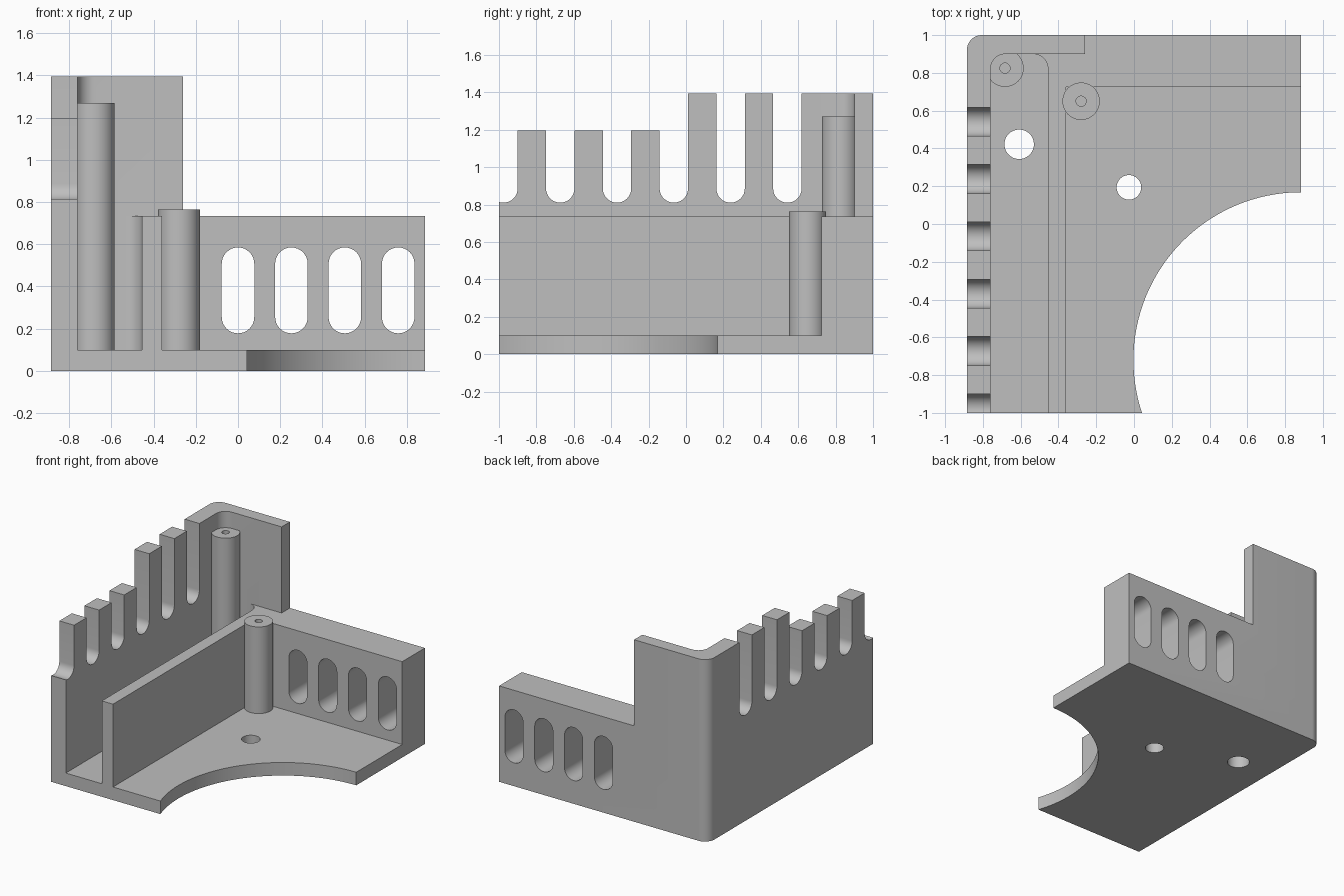
import bpy, bmesh, math

if "Cube" in bpy.data.objects:
    bpy.data.objects.remove(bpy.data.objects["Cube"])

grey = bpy.data.materials.new("light_grey")
grey.use_nodes = True
GREY = (0.52, 0.52, 0.52, 1)
grey.diffuse_color = GREY
grey.node_tree.nodes["Principled BSDF"].inputs["Base Color"].default_value = GREY

# Main dimensions
W, FLOOR, LOW, MID, HIGH = 0.885, 0.10, 0.735, 1.195, 1.395
INNER_X, BACK_Y, FILLET = -0.76, 0.90, 0.08
SLOT = 0.076


def arc(cx, cy, r, start, end, n=12):
    """Points on an arc, angles in degrees."""
    angles = [math.radians(start + (end - start) * i / n) for i in range(n + 1)]
    return [(cx + r * math.cos(a), cy + r * math.sin(a)) for a in angles]


def circle(cx, cy, r, n=48):
    return arc(cx, cy, r, 0, 360, n)[:-1]


def stadium(cx, low, high, r):
    return arc(cx, high - r, r, 0, 180, 16) + arc(cx, low + r, r, 180, 360, 16)


def prism(name, outline, lo, hi, axis="z"):
    """Extrude a flat outline along an axis."""
    place = {"x": lambda a, b, h: (h, a, b),
             "y": lambda a, b, h: (a, h, b),
             "z": lambda a, b, h: (a, b, h)}[axis]
    bm = bmesh.new()
    face = bm.faces.new([bm.verts.new(place(a, b, lo)) for a, b in outline])
    new = bmesh.ops.extrude_face_region(bm, geom=[face])["geom"]
    bmesh.ops.translate(bm, vec=place(0, 0, hi - lo),
                        verts=[v for v in new if isinstance(v, bmesh.types.BMVert)])
    bmesh.ops.recalc_face_normals(bm, faces=bm.faces)
    mesh = bpy.data.meshes.new(name)
    bm.to_mesh(mesh)
    bm.free()
    mesh.materials.append(grey)
    obj = bpy.data.objects.new(name, mesh)
    bpy.context.collection.objects.link(obj)
    return obj


def combine(target, tool, operation):
    """Apply a boolean and discard the tool object."""
    mod = target.modifiers.new(operation.lower(), "BOOLEAN")
    mod.operation, mod.solver, mod.object = operation, "EXACT", tool
    select(target)
    bpy.ops.object.modifier_apply(modifier=mod.name)
    bpy.data.objects.remove(tool)


def select(obj):
    bpy.ops.object.select_all(action="DESELECT")
    obj.select_set(True)
    bpy.context.view_layer.objects.active = obj


def finish(obj):
    """Merge coplanar faces and smooth the curved ones."""
    bm = bmesh.new()
    bm.from_mesh(obj.data)
    bmesh.ops.remove_doubles(bm, verts=bm.verts, dist=0.0001)
    bmesh.ops.dissolve_limit(bm, angle_limit=math.radians(0.5),
                             verts=bm.verts, edges=bm.edges)
    bm.to_mesh(obj.data)
    bm.free()
    select(obj)
    bpy.ops.object.shade_smooth_by_angle(angle=math.radians(30))


outer_corner = arc(-W + FILLET, 1 - FILLET, FILLET, 90, 180)

# Floor plate with the large round cutout
cut_r, cut_y = 0.888, -0.72
reach = 180 + math.degrees(math.asin((1 + cut_y) / cut_r))
body = prism("tray_body", [(W, 1)] + outer_corner + [(-W, -1)]
             + arc(W, cut_y, cut_r, reach, 90, 64), 0, FLOOR)

# Stepped side wall with a row of rounded notches
join_y, step_y = 0.75, -0.065
comb = prism("comb_wall", [(-1, FLOOR), (join_y, FLOOR), (join_y, HIGH),
                           (step_y, HIGH), (step_y, MID), (-1, MID)],
             -W, INNER_X, "x")
for i in range(6):
    notch = prism("notch", stadium(0.542 - 0.3036 * i, 0.81, 1.7, SLOT),
                  -W - 0.1, INNER_X + 0.1, "x")
    combine(comb, notch, "DIFFERENCE")

# Tall rounded corner wall
end_x = -0.26
corner = prism("corner_wall", [(end_x, 1)] + outer_corner
               + [(-W, join_y), (INNER_X, join_y)]
               + arc(INNER_X + FILLET, BACK_Y - FILLET, FILLET, 180, 90)
               + [(end_x, BACK_Y)], FLOOR, HIGH)

# Low divider running into the thick vented back wall
div_l, div_r, vent_y = -0.455, -0.36, 0.725
vented = prism("divider_and_vent_wall",
               [(div_l, -1), (div_r, -1), (div_r, vent_y), (W, vent_y), (W, 1),
                (end_x, 1), (end_x, BACK_Y)]
               + arc(div_l - FILLET, BACK_Y - FILLET, FILLET, 90, 0), FLOOR, LOW)
for i in range(4):
    vent = prism("vent", stadium(0.253 * i, 0.178, 0.585, SLOT + 0.001),
                 vent_y - 0.1, 1.1, "y")
    combine(vented, vent, "DIFFERENCE")

for part in (comb, corner, vented):
    combine(body, part, "UNION")

# Holes through the floor
for x, y, r in ((-0.608, 0.422, 0.078), (-0.027, 0.194, 0.065)):
    combine(body, prism("hole", circle(x, y, r), -0.1, FLOOR + 0.1), "DIFFERENCE")
finish(body)

# Round screw posts with blind pilot holes
for name, x, y, top in (("tall_post", -0.683, 0.825, 1.27),
                        ("short_post", -0.28, 0.65, 0.764)):
    post = prism(name, circle(x, y, 0.099), FLOOR - 0.02, top)
    combine(post, prism("pilot", circle(x, y, 0.027, 24), top - 0.4, top + 0.1),
            "DIFFERENCE")
    finish(post)
